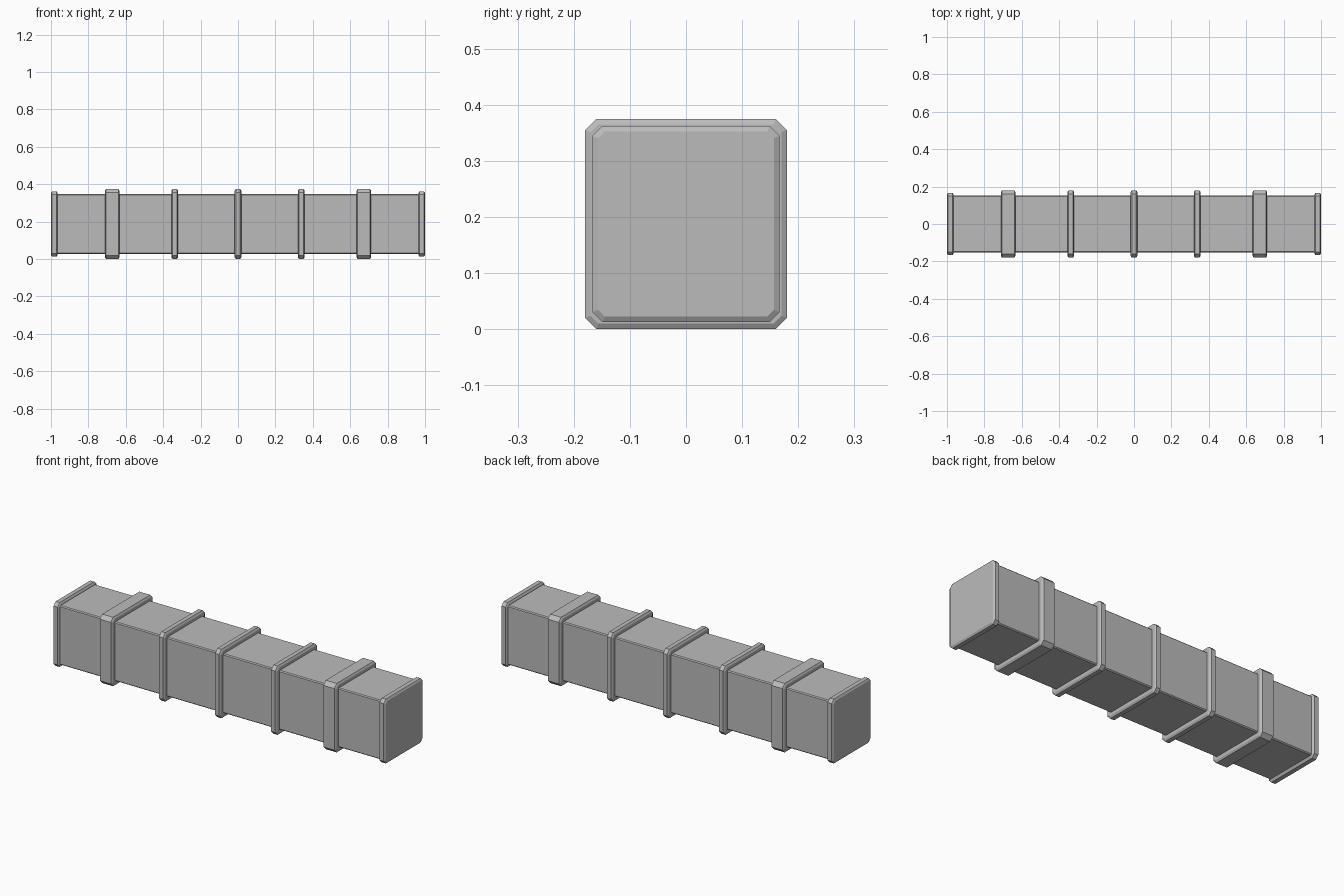
import bpy, bmesh

cube = bpy.data.objects.get("Cube")
if cube:
    bpy.data.objects.remove(cube)

metal = bpy.data.materials.new("duct_grey")
metal.use_nodes = True
GREY = (0.5, 0.5, 0.5, 1)
metal.diffuse_color = GREY
metal.node_tree.nodes["Principled BSDF"].inputs["Base Color"].default_value = GREY

MID_Z = 0.1875


def ring(bm, x, half_y, half_z, cut):
    """Rectangle across the duct with its corners cut off."""
    points = []
    for sy, sz in ((1, 1), (-1, 1), (-1, -1), (1, -1)):
        pair = [(sy * half_y, sz * (half_z - cut)), (sy * (half_y - cut), sz * half_z)]
        points += pair if sy * sz > 0 else pair[::-1]
    return [bm.verts.new((x, y, MID_Z + z)) for y, z in points]


def section(name, x, length, half_y, half_z, cut, edge_x=0.0, edge_in=0.0):
    """Closed block along x, with optional chamfers on both ends."""
    bm = bmesh.new()
    h = length / 2
    steps = [(-h + edge_x, 0), (h - edge_x, 0)]
    if edge_x:
        steps = [(-h, edge_in)] + steps + [(h, edge_in)]
    rings = [ring(bm, x + dx, half_y - d, half_z - d, cut - d * 0.6) for dx, d in steps]
    for a, b in zip(rings, rings[1:]):
        for i in range(len(a)):
            j = (i + 1) % len(a)
            bm.faces.new((a[i], a[j], b[j], b[i]))
    bm.faces.new(rings[0])
    bm.faces.new(rings[-1])
    bmesh.ops.recalc_face_normals(bm, faces=bm.faces)
    mesh = bpy.data.meshes.new(name)
    bm.to_mesh(mesh)
    bm.free()
    mesh.materials.append(metal)
    obj = bpy.data.objects.new(name, mesh)
    bpy.context.collection.objects.link(obj)


# Long square duct
section("duct_body", 0, 1.97, 0.153, 0.161, 0.005)

# Raised bands around the duct
section("middle_band", 0, 0.036, 0.18, MID_Z, 0.02, 0.006, 0.01)
for side, s in (("left", 1), ("right", -1)):
    section(side + "_thin_band", s * 0.338, 0.036, 0.18, MID_Z, 0.02, 0.006, 0.01)
    section(side + "_wide_band", s * 0.673, 0.078, 0.18, MID_Z, 0.02, 0.006, 0.01)
    # End flanges closing the duct
    section(side + "_end_flange", s * 0.982, 0.036, 0.167, 0.175, 0.018, 0.006, 0.01)
